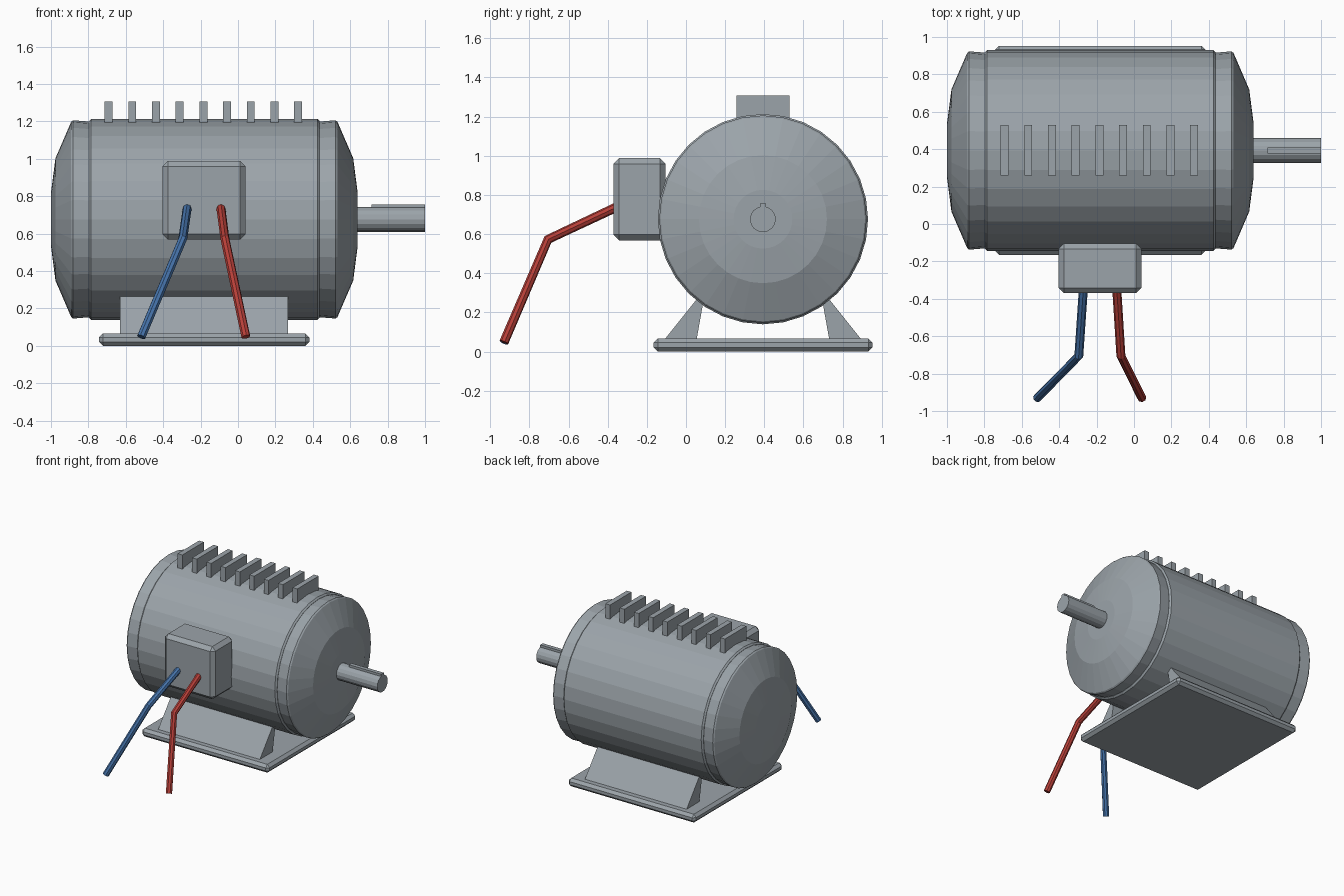
import bpy, bmesh, math
from mathutils import Vector

AXIS_Y, AXIS_Z = 0.393, 0.676
SIDES = 32

if "Cube" in bpy.data.objects:
    bpy.data.objects.remove(bpy.data.objects["Cube"], do_unlink=True)


def material(name, rgb):
    m = bpy.data.materials.new(name)
    m.use_nodes = True
    m.diffuse_color = (*rgb, 1)
    m.node_tree.nodes["Principled BSDF"].inputs["Base Color"].default_value = (*rgb, 1)
    return m


GREY = material("steel grey", (0.33, 0.37, 0.40))
RED = material("wire red", (0.48, 0.05, 0.04))
BLUE = material("wire blue", (0.06, 0.17, 0.40))


def finish(name, bm, mat=GREY):
    bmesh.ops.recalc_face_normals(bm, faces=bm.faces)
    mesh = bpy.data.meshes.new(name)
    bm.to_mesh(mesh)
    bm.free()
    mesh.materials.append(mat)
    obj = bpy.data.objects.new(name, mesh)
    bpy.context.collection.objects.link(obj)
    return obj


def lathe(name, profile, sides=SIDES):
    """Revolve (x, radius) points around the motor axis, with closed ends."""
    bm = bmesh.new()
    rings = []
    for x, r in profile:
        angles = [math.tau * i / sides for i in range(sides)]
        rings.append([bm.verts.new((x, AXIS_Y + r * math.cos(a), AXIS_Z + r * math.sin(a)))
                      for a in angles])
    for a, b in zip(rings, rings[1:]):
        for i in range(sides):
            j = (i + 1) % sides
            bm.faces.new((a[i], a[j], b[j], b[i]))
    bm.faces.new(rings[0])
    bm.faces.new(rings[-1])
    return finish(name, bm)


def box(name, low, high, bevel=0):
    bm = bmesh.new()
    bmesh.ops.create_cube(bm, size=1)
    for v in bm.verts:
        v.co = Vector([lo + (c + 0.5) * (hi - lo) for lo, hi, c in zip(low, high, v.co)])
    if bevel:
        bmesh.ops.bevel(bm, geom=list(bm.edges), offset=bevel, segments=1,
                        profile=0.5, affect='EDGES')
    return finish(name, bm)


def prism(name, outline, x0, x1):
    """Extrude a (y, z) outline along x."""
    bm = bmesh.new()
    face = bm.faces.new([bm.verts.new((x0, y, z)) for y, z in outline])
    out = bmesh.ops.extrude_face_region(bm, geom=[face])
    moved = [g for g in out["geom"] if isinstance(g, bmesh.types.BMVert)]
    bmesh.ops.translate(bm, verts=moved, vec=(x1 - x0, 0, 0))
    return finish(name, bm)


def wire(name, points, mat):
    curve = bpy.data.curves.new(name, 'CURVE')
    curve.dimensions = '3D'
    curve.bevel_depth = 0.024
    curve.bevel_resolution = 2
    curve.use_fill_caps = True
    spline = curve.splines.new('POLY')
    spline.use_smooth = False
    spline.points.add(len(points) - 1)
    for p, co in zip(spline.points, points):
        p.co = (*co, 1)
    curve.materials.append(mat)
    obj = bpy.data.objects.new(name, curve)
    bpy.context.collection.objects.link(obj)


# Housing with chamfered rims
R = 0.537
lathe("housing", [(-0.797, R - 0.012), (-0.785, R), (0.425, R), (0.437, R - 0.012)])

# Domed end caps, mirrored about the housing centre
MID = -0.18
cap = [(0.60, 0.522), (0.702, 0.53), (0.712, 0.522), (0.796, 0.327), (0.819, 0.15)]
for name, side in (("drive_end_cap", 1), ("rear_end_cap", -1)):
    lathe(name, [(MID + side * d, r) for d, r in cap])

# Output shaft and its key
lathe("shaft", [(0.60, 0.066), (1.0, 0.066)], 16)
box("shaft_key", (0.715, AXIS_Y - 0.016, AXIS_Z), (1.0, AXIS_Y + 0.016, 0.757))

# Cooling fins along the top
for i in range(9):
    x = -0.692 + i * 0.1267
    box(f"cooling_fin_{i + 1}", (x - 0.021, AXIS_Y - 0.135, 1.17),
        (x + 0.021, AXIS_Y + 0.135, 1.307))

# Base plate and the two sloping feet
box("base_plate", (-0.743, -0.165, 0), (0.381, 0.953, 0.066), 0.021)
foot = [(-0.508, 0.055), (-0.34, 0.055), (-0.298, 0.29), (-0.32, 0.29)]
for name, side in (("front_foot", 1), ("back_foot", -1)):
    prism(name, [(AXIS_Y + side * y, z) for y, z in foot], -0.63, 0.267)

# Terminal box with its two leads
box("terminal_box", (-0.404, -0.37, 0.568), (0.041, -0.104, 0.988), 0.029)
wire("blue_lead", [(-0.271, -0.35, 0.74), (-0.295, -0.705, 0.573), (-0.517, -0.93, 0.048)], BLUE)
wire("red_lead", [(-0.092, -0.35, 0.74), (-0.07, -0.705, 0.573), (0.042, -0.93, 0.048)], RED)
